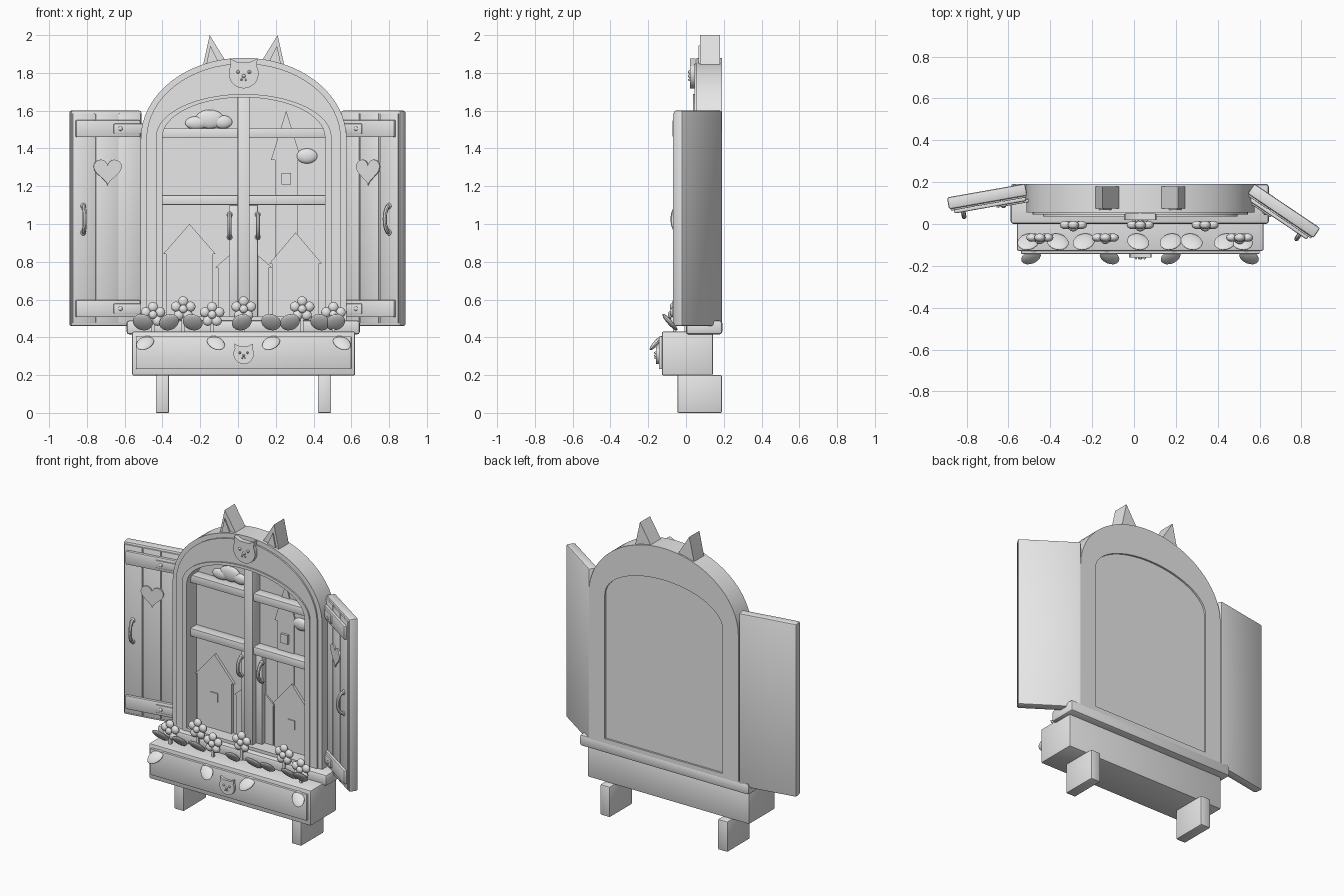
import bpy, bmesh, math
from mathutils import Matrix, Vector

if "Cube" in bpy.data.objects:
    bpy.data.objects.remove(bpy.data.objects["Cube"])

grey = bpy.data.materials.new("light_grey")
grey.diffuse_color = (0.8, 0.8, 0.8, 1)
grey.use_nodes = True
grey.node_tree.nodes["Principled BSDF"].inputs["Base Color"].default_value = grey.diffuse_color
CX = 0.03          # window centre line
I4 = Matrix.Identity(4)


def finish(name, bm, mat=I4):
    bm.transform(mat)
    bmesh.ops.recalc_face_normals(bm, faces=bm.faces)
    me = bpy.data.meshes.new(name)
    bm.to_mesh(me)
    bm.free()
    me.materials.append(grey)
    for p in me.polygons:
        p.use_smooth = True
    me.set_sharp_from_angle(angle=math.radians(30))
    ob = bpy.data.objects.new(name, me)
    bpy.context.collection.objects.link(ob)
    return ob


def box(name, x, y, z, bevel=0.008, mat=I4):
    bm = bmesh.new()
    bmesh.ops.create_cube(bm, size=1)
    for v in bm.verts:
        v.co = [a[0] + (c + 0.5) * (a[1] - a[0]) for a, c in zip((x, y, z), v.co)]
    if bevel:
        bmesh.ops.bevel(bm, geom=bm.edges[:], offset=bevel, segments=2, profile=0.5, affect='EDGES')
    return finish(name, bm, mat)


def prism(name, pts, y0, y1, mat=I4):
    """Outline in x-z pushed along y."""
    bm = bmesh.new()
    f = bm.faces.new([bm.verts.new((x, y0, z)) for x, z in pts])
    r = bmesh.ops.extrude_face_region(bm, geom=[f])
    for v in r['geom']:
        if isinstance(v, bmesh.types.BMVert):
            v.co.y = y1
    return finish(name, bm, mat)


def blob(name, loc, size, rot=I4, mat=I4, seg=16):
    bm = bmesh.new()
    bmesh.ops.create_uvsphere(bm, u_segments=seg, v_segments=seg // 2 + 2, radius=1)
    return finish(name, bm, mat @ Matrix.Translation(loc) @ rot @ Matrix.Diagonal((*size, 1)))


def arch(hw, z0, zs, rz, n=32):
    arc = [(CX + hw * math.cos(math.pi * i / n), zs + rz * math.sin(math.pi * i / n)) for i in range(n + 1)]
    return [(CX - hw, z0), (CX + hw, z0)] + arc


def ring(name, outer, inner, y0, y1):
    bm = bmesh.new()
    loops = [[bm.verts.new((x, y, z)) for x, z in pts]
             for pts, y in ((outer, y0), (inner, y0), (inner, y1), (outer, y1))]
    n = len(outer)
    for a in range(4):
        A, B = loops[a], loops[(a + 1) % 4]
        for i in range(n):
            j = (i + 1) % n
            bm.faces.new((A[i], A[j], B[j], B[i]))
    return finish(name, bm)


def handle(name, x, y, z, h, d, mat=I4, r=0.011):
    bm = bmesh.new()
    rows = []
    for i in range(13):
        t = math.pi * i / 12
        c = Vector((x, y - d * math.sin(t), z + h * math.cos(t)))
        nrm = Vector((0, -math.sin(t) * h, math.cos(t) * d)).normalized()
        rows.append([bm.verts.new(c + r * (math.cos(a) * Vector((1, 0, 0)) + math.sin(a) * nrm))
                     for a in (k * math.pi / 4 for k in range(8))])
    for A, B in zip(rows, rows[1:]):
        for k in range(8):
            bm.faces.new((A[k], A[(k + 1) % 8], B[(k + 1) % 8], B[k]))
    bm.faces.new(rows[0])
    bm.faces.new(rows[-1])
    finish(name, bm, mat)
    for s in (-1, 1):
        blob(name + "_foot", (x, y, z + s * h), (0.016, 0.01, 0.016), mat=mat, seg=10)


def cat_face(name, z, r, y0, y1):
    pts = [(r * math.cos(math.radians(a)), r * math.sin(math.radians(a))) for a in range(150, 391, 12)]
    pts += [(0.93 * r, r), (0.42 * r, 0.76 * r), (-0.42 * r, 0.76 * r), (-0.93 * r, r)]
    prism(name, [(CX + a, z + b) for a, b in pts], y0, y1)
    for dx, dz, s in ((-0.38, 0.1, 0.12), (0.38, 0.1, 0.12), (0, -0.18, 0.13),
                      (-0.14, -0.42, 0.07), (0.14, -0.42, 0.07)):
        blob(name + "_feature", (CX + dx * r, y1, z + dz * r), (s * r, 0.01, s * r), seg=10)


# arched frame: body, raised face, inner moulding, backing
opening = arch(0.43, 0.51, 1.46, 0.21)
ring("frame_body", arch(0.545, 0.44, 1.45, 0.43), opening, 0.055, 0.19)
ring("frame_face", arch(0.515, 0.44, 1.45, 0.40), opening, 0.045, 0.06)
ring("frame_moulding", arch(0.465, 0.48, 1.46, 0.228), opening, 0.036, 0.05)
prism("backing", arch(0.435, 0.505, 1.46, 0.215), 0.14, 0.178)

# window bars and handles
box("mullion", (CX - 0.032, CX + 0.032), (0.065, 0.145), (0.5, 1.675), 0.004)
for z in (1.48, 1.127):
    box("cross_bar", (CX - 0.435, CX + 0.435), (0.075, 0.145), (z - 0.026, z + 0.026), 0.004)
for s in (-1, 1):
    box("sash_stile", (CX + s * 0.045 - 0.03, CX + s * 0.045 + 0.03), (0.1, 0.145), (0.51, 1.1), 0.003)
    handle("window_handle", CX + s * 0.075, 0.1, 0.99, 0.06, 0.04)


# scenery relief: houses, tower, clouds
def house(name, xc, hw, eave, peak, z0, y, over=0.015):
    prism(name, [(xc - hw, z0), (xc + hw, z0), (xc + hw, eave), (xc + hw + over, eave),
                 (xc, peak), (xc - hw - over, eave), (xc - hw, eave)], y, 0.145)


house("middle_house", 0.03, 0.135, 0.77, 0.9, 0.51, 0.13)
house("left_house", -0.257, 0.125, 0.84, 1.0, 0.51, 0.122)
house("right_house", 0.305, 0.125, 0.79, 0.955, 0.51, 0.122)
house("tower", 0.255, 0.06, 1.34, 1.6, 0.8, 0.132, 0.02)
for x, z in ((-0.257, 0.72), (0.305, 0.69), (0.255, 1.24)):
    box("house_window", (x - 0.025, x + 0.025), (0.116, 0.135), (z - 0.03, z + 0.03), 0)
for x, z, w, h in ((-0.22, 1.535, 0.06, 0.035), (-0.15, 1.555, 0.075, 0.05),
                   (-0.08, 1.54, 0.05, 0.035), (0.365, 1.36, 0.055, 0.04)):
    blob("cloud", (x, 0.135, z), (w, 0.02, h))

# cat ears and cat face on the arch
for s in (-1, 1):
    prism("ear", [(CX + s * a, z) for a, z in ((0.1, 1.82), (0.225, 1.78), (0.215, 1.84), (0.18, 2.0), (0.1, 1.87))],
          0.075, 0.18)
    prism("inner_ear", [(CX + s * a, z) for a, z in ((0.13, 1.85), (0.2, 1.835), (0.176, 1.945))], 0.067, 0.08)
cat_face("arch_cat", 1.797, 0.079, 0.05, 0.02)

# shutters, built flat then swung open on their hinges
heart = []
for i in range(36):
    t = 2 * math.pi * i / 36
    heart.append((0.185 + 0.0047 * 16 * math.sin(t) ** 3,
                  1.285 + 0.0047 * (13 * math.cos(t) - 5 * math.cos(2 * t) - 2 * math.cos(3 * t) - math.cos(4 * t))))
left = Matrix.Translation((-0.52, 0.193, 0)) @ Matrix.Rotation(math.radians(10), 4, 'Z') @ Matrix.Diagonal((-1, 1, 1, 1))
right = Matrix.Translation((0.575, 0.193, 0)) @ Matrix.Rotation(math.radians(-34), 4, 'Z')
for side, M in (("left", left), ("right", right)):
    n = side + "_shutter_"
    box(n + "board", (0, 0.38), (-0.058, 0), (0.46, 1.6), 0.01, M)
    for a, b in ((0.008, 0.123), (0.131, 0.247), (0.255, 0.372)):
        box(n + "plank", (a, b), (-0.066, -0.05), (0.475, 1.585), 0.003, M)
    for z in (0.552, 1.505):
        box(n + "batten", (0.01, 0.357), (-0.082, -0.06), (z - 0.045, z + 0.045), 0.006, M)
        box(n + "hinge", (-0.025, 0.155), (-0.09, -0.075), (z - 0.026, z + 0.026), 0.004, M)
        blob(n + "screw", (0.12, -0.09, z), (0.012, 0.008, 0.012), mat=M, seg=10)
    prism(n + "heart", heart, -0.074, -0.06, M)
    handle(n + "handle", 0.315, -0.066, 1.025, 0.07, 0.04, M)

# sill, planter and legs
box("sill", (-0.59, 0.645), (0.0, 0.192), (0.415, 0.49), 0.015)
box("planter", (-0.56, 0.62), (-0.128, 0.142), (0.198, 0.43), 0.008)
box("planter_panel", (-0.54, 0.6), (-0.143, -0.12), (0.232, 0.405), 0.004)
cat_face("planter_cat", 0.313, 0.054, -0.13, -0.16)
for x in (-0.4, 0.458):
    box("leg", (x - 0.035, x + 0.035), (-0.045, 0.19), (0, 0.2), 0.006)

# leaves: rising over the rim, then hanging down the front
for i, x in enumerate((-0.505, -0.365, -0.24, 0.02, 0.175, 0.275, 0.435, 0.515)):
    rot = Matrix.Rotation(math.radians(-48), 4, 'X') @ Matrix.Rotation(math.radians((-30, 30)[i % 2]), 4, 'Z')
    blob("upper_leaf", (x, -0.085, 0.48), (0.05, 0.06, 0.014), rot)
for i, x in enumerate((-0.492, -0.117, 0.175, 0.55)):
    rot = Matrix.Rotation(math.radians(48), 4, 'X') @ Matrix.Rotation(math.radians((-40, 40)[i % 2]), 4, 'Z')
    blob("hanging_leaf", (x, -0.158, 0.37), (0.04, 0.056, 0.014), rot)

# flowers
for x, y, z in ((-0.45, -0.065, 0.52), (-0.137, -0.065, 0.52), (0.505, -0.065, 0.52),
                (-0.29, -0.005, 0.55), (0.03, -0.005, 0.55), (0.34, -0.005, 0.55)):
    box("flower_stem", (x - 0.008, x + 0.008), (y - 0.004, y + 0.012), (0.42, z), 0)
    for k in range(5):
        a = math.radians(90 + 72 * k)
        blob("petal", (x + 0.04 * math.cos(a), y, z + 0.04 * math.sin(a)), (0.027, 0.02, 0.027), seg=12)
    blob("flower_centre", (x, y - 0.014, z), (0.022, 0.017, 0.022), seg=12)
